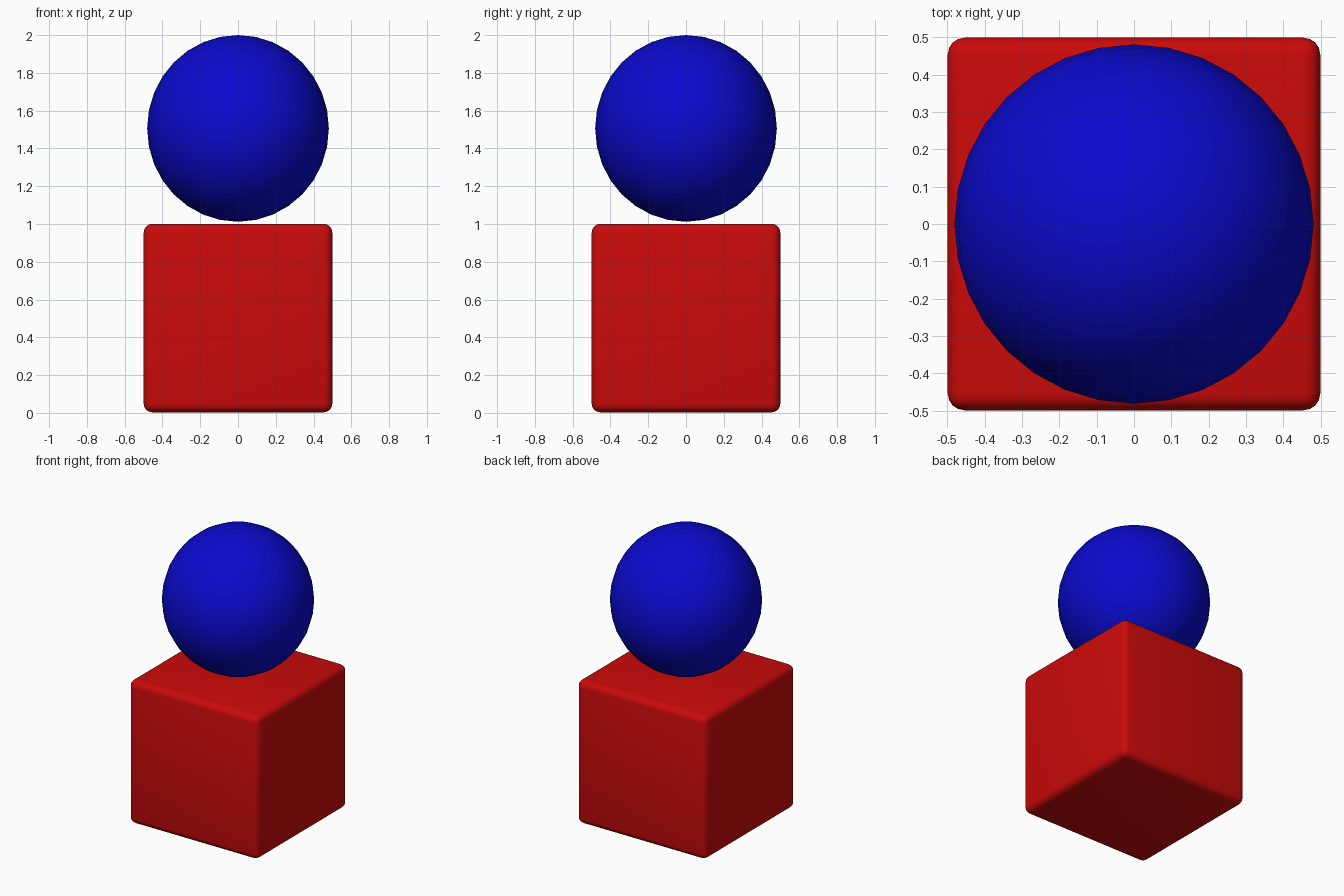
import bpy

if "Cube" in bpy.data.objects:
    bpy.data.objects.remove(bpy.data.objects["Cube"])


def finish(obj, name, colour):
    obj.name = name
    mat = bpy.data.materials.new(name + "_paint")
    mat.diffuse_color = colour
    mat.use_nodes = True
    mat.node_tree.nodes["Principled BSDF"].inputs["Base Color"].default_value = mat.diffuse_color
    obj.data.materials.append(mat)
    bpy.ops.object.shade_smooth()


# Soft-edged block
bpy.ops.mesh.primitive_cube_add(size=0.998, location=(0, 0, 0.502))
block = bpy.context.object
bevel = block.modifiers.new("Bevel", 'BEVEL')
bevel.width = 0.045
bevel.segments = 4
finish(block, "base_block", (0.6, 0.003, 0.003, 1))

# Ball resting on the block, slightly taller than wide
bpy.ops.mesh.primitive_uv_sphere_add(segments=32, ring_count=16, radius=1,
                                     location=(0, 0, 1.506))
ball = bpy.context.object
ball.scale = (0.481, 0.481, 0.494)
finish(ball, "ball", (0.003, 0.003, 0.62, 1))
